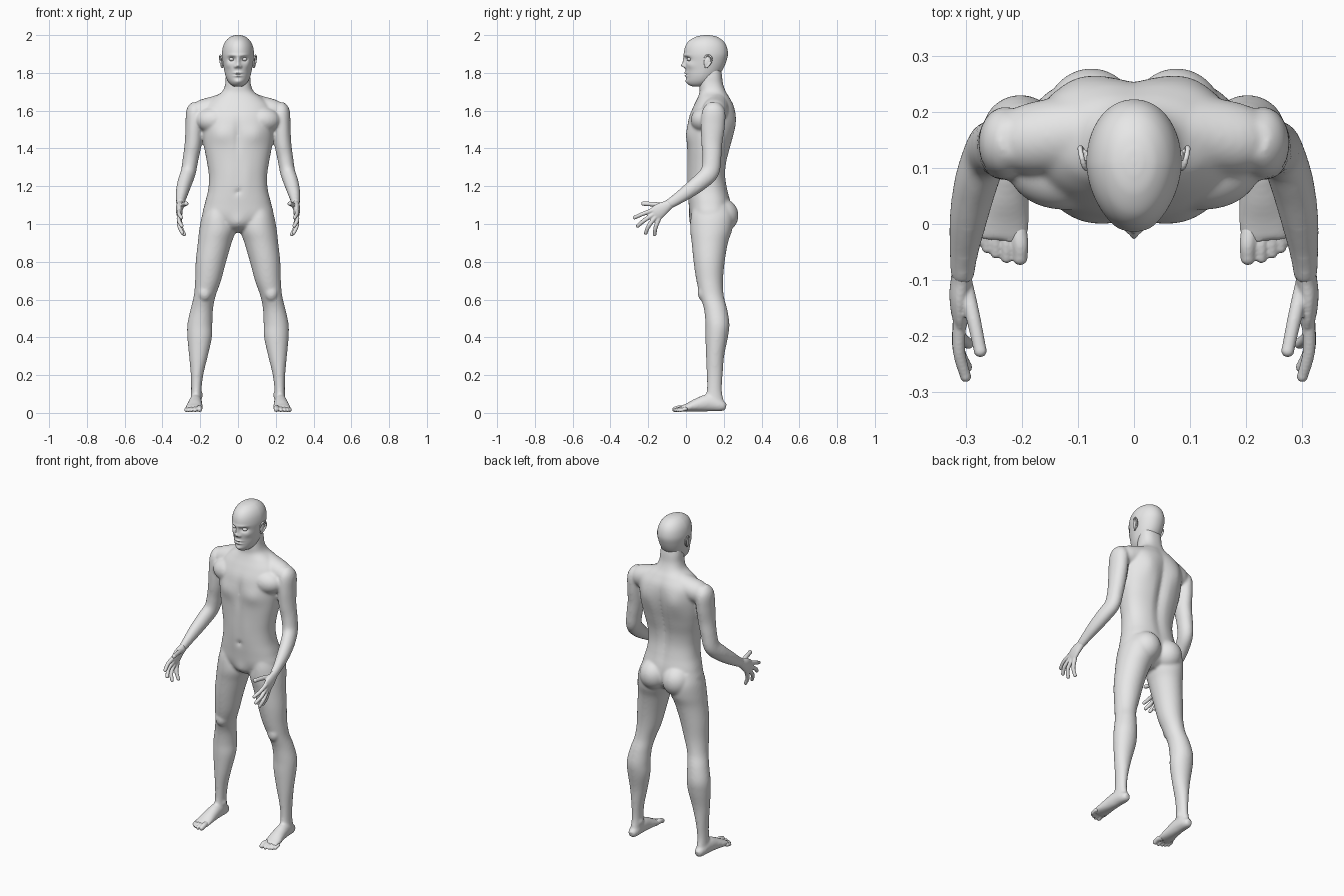
import bpy, bmesh, math
from mathutils import Vector, Matrix

skin = bpy.data.materials.new("light_grey")
skin.diffuse_color = (0.8, 0.8, 0.8, 1)


# ---------- helpers ----------
def spline(rows, n):
    """Smoothly interpolate rows of numbers, n steps per gap."""
    out = []
    for i in range(len(rows) - 1):
        p0, p1, p2, p3 = (rows[max(0, min(len(rows) - 1, i + k))] for k in (-1, 0, 1, 2))
        for j in range(n):
            t = j / n
            out.append([0.5 * (2 * b + (c - a) * t + (2 * a - 5 * b + 4 * c - d) * t * t
                               + (3 * b - a - 3 * c + d) * t ** 3)
                        for a, b, c, d in zip(p0, p1, p2, p3)])
    return out + [list(rows[-1])]


def skin_rings(bm, rings):
    rv = [[bm.verts.new(p) for p in r] for r in rings]
    n = len(rv[0])
    for a, b in zip(rv, rv[1:]):
        for i in range(n):
            bm.faces.new((a[i], a[(i + 1) % n], b[(i + 1) % n], b[i]))
    bm.faces.new(rv[0])
    bm.faces.new(rv[-1])
    return [v for r in rv for v in r]


def loft(bm, rows, s=1, power=2.0, egg=0.0, seg=56, n=6):
    """Level sections: (x min, x max, y front, y back, z)."""
    rings = []
    for x0, x1, y0, y1, z in spline(rows, n):
        ring = []
        for i in range(seg):
            a = 2 * math.pi * i / seg
            c, d = math.cos(a), math.sin(a)
            c = math.copysign(abs(c) ** (2 / power), c)
            d = math.copysign(abs(d) ** (2 / power), d)
            x = (x0 + x1) / 2 + (x1 - x0) / 2 * c * (1 + egg * min(0, d))
            ring.append((s * x, (y0 + y1) / 2 + (y1 - y0) / 2 * d, z))
        rings.append(ring)
    return skin_rings(bm, rings)


def tube(bm, pts, s=1, seg=24, n=6):
    """Path points: (x, y, z, radius sideways, radius across)."""
    rows = spline(pts, n)
    rings = []
    for i, r in enumerate(rows):
        t = (Vector(rows[min(i + 1, len(rows) - 1)][:3]) - Vector(rows[max(i - 1, 0)][:3])).normalized()
        a = Vector((1, 0, 0)) if abs(t.x) < 0.8 else Vector((0, 1, 0))
        a = (a - t * a.dot(t)).normalized()
        b = t.cross(a)
        ring = []
        for k in range(seg):
            w = 2 * math.pi * k / seg
            p = Vector(r[:3]) + a * r[3] * math.cos(w) + b * r[4] * math.sin(w)
            ring.append((s * p.x, p.y, p.z))
        rings.append(ring)
    return skin_rings(bm, rings)


def ball(bm, c, r, s=1, tilt=0.0):
    m = (Matrix.Translation((s * c[0], c[1], c[2])) @ Matrix.Rotation(tilt, 4, 'X')
         @ Matrix.Diagonal((*r, 1)))
    bmesh.ops.create_uvsphere(bm, u_segments=32, v_segments=20, radius=1, matrix=m)


def digit(bm, pts, r, s):
    """Finger or toe with a rounded tip."""
    k = len(pts) - 1
    tube(bm, [(*p, r * (1 - 0.2 * i / k), r * (1 - 0.2 * i / k)) for i, p in enumerate(pts)], s, 16)
    ball(bm, pts[-1], (r * 0.82,) * 3, s)


def bump(verts, c, r, off, both=True):
    """Push a soft spot of the surface, on both sides if asked."""
    for s in ((1, -1) if both else (1,)):
        for v in verts:
            w = math.exp(-sum(((p - q) / e) ** 2 for p, q, e in zip(v.co, (s * c[0], c[1], c[2]), r)))
            v.co += Vector((s * off[0], off[1], off[2])) * w


def finish(bm, name, voxel=0, smooth=0):
    bmesh.ops.recalc_face_normals(bm, faces=bm.faces)
    for f in bm.faces:
        f.smooth = True
    me = bpy.data.meshes.new(name)
    bm.to_mesh(me)
    bm.free()
    me.materials.append(skin)
    ob = bpy.data.objects.new(name, me)
    bpy.context.collection.objects.link(ob)
    if voxel:
        m = ob.modifiers.new("fuse", 'REMESH')
        m.mode, m.voxel_size, m.use_smooth_shade = 'VOXEL', voxel, True
    if smooth:
        m = ob.modifiers.new("soften", 'SMOOTH')
        m.factor, m.iterations = 0.5, smooth
    return ob


# ---------- body: torso, neck, shoulders, arms, legs, feet ----------
bm = bmesh.new()
torso = [(.04, .09, .17, .955), (.12, .045, .215, .985), (.185, .022, .24, 1.04), (.175, .014, .238, 1.11),
         (.158, .010, .222, 1.18), (.154, .009, .211, 1.25), (.163, .008, .215, 1.32), (.178, .006, .235, 1.40),
         (.188, .006, .254, 1.48), (.190, .014, .262, 1.56), (.178, .038, .256, 1.62), (.135, .06, .235, 1.665),
         (.085, .072, .213, 1.70), (.068, .072, .197, 1.74), (.064, .078, .19, 1.79), (.055, .09, .18, 1.84)]
tv = loft(bm, [(-w, w, f, b, z) for w, f, b, z in torso], power=2.35)
bump(tv, (.09, .01, 1.475), (.06, .06, .05), (0, -.012, 0))             # chest
bump(tv, (0, .0, 1.47), (.016, .05, .09), (0, .010, 0), False)          # breastbone
bump(tv, (0, .25, 1.38), (.028, .06, .22), (0, -.022, 0), False)        # spine
bump(tv, (.10, .25, 1.54), (.05, .06, .07), (0, .012, 0))               # shoulder blades
bump(tv, (.045, .01, 1.25), (.03, .05, .10), (0, -.004, 0))             # belly
bump(tv, (0, .008, 1.17), (.012, .03, .012), (0, .012, 0), False)       # navel
bump(tv, (0, .03, 1.01), (.035, .06, .035), (0, -.012, -.004), False)   # groin
leg = [(.03, .17, .04, .23, 1.10), (.025, .192, .026, .25, 1.04), (.012, .205, .022, .245, .97),
       (.034, .213, .03, .222, .90), (.063, .224, .04, .205, .80), (.09, .227, .055, .196, .70),
       (.118, .234, .074, .2, .62), (.132, .251, .095, .218, .55), (.136, .268, .103, .230, .47),
       (.138, .268, .103, .222, .40), (.16, .259, .106, .202, .30), (.184, .25, .11, .194, .20),
       (.193, .248, .11, .19, .12), (.194, .25, .1, .2, .06), (.2, .248, .11, .2, .02)]
shoulder = [(.02, .165, 1.64, .06, .072), (.11, .16, 1.615, .068, .066),
            (.19, .15, 1.595, .064, .063), (.235, .147, 1.585, .045, .045)]
arm = [(.218, .15, 1.64, .022, .03), (.228, .147, 1.60, .045, .06), (.232, .142, 1.52, .046, .064),
       (.237, .137, 1.43, .045, .056), (.250, .137, 1.35, .042, .05), (.263, .126, 1.275, .040, .049),
       (.281, .075, 1.222, .039, .045), (.295, .01, 1.172, .034, .039), (.303, -.05, 1.130, .026, .031),
       (.306, -.095, 1.102, .021, .027)]
foot = [(.222, .212, .032, .018, .018), (.223, .185, .038, .029, .031), (.225, .12, .052, .035, .045),
        (.228, .06, .042, .040, .036), (.232, .01, .029, .046, .023), (.234, -.03, .021, .044, .014)]
for s in (1, -1):
    loft(bm, leg, s, seg=36)
    tube(bm, shoulder, s)
    tube(bm, arm, s, 28)
    tube(bm, foot, s, 28)
    ball(bm, (.076, .188, 1.045), (.084, .09, .09), s)                  # buttock
    ball(bm, (.125, .1, 1.55), (.1, .075, .07), s)                      # upper chest
    ball(bm, (.176, .088, .635), (.034, .026, .042), s)                 # kneecap
    ball(bm, (.198, .15, .095), (.012, .02, .02), s)                    # ankle bone
finish(bm, "body", 0.0065, 12)

# ---------- hands ----------
palm = [(.305, -.07, 1.117, .019, .024), (.307, -.095, 1.10, .019, .027), (.311, -.125, 1.081, .018, .036),
        (.310, -.155, 1.06, .016, .040), (.308, -.178, 1.045, .011, .034)]
fingers = [((.31, -.16, 1.078), (.312, -.225, 1.055), (.30, -.272, 1.034)),
           ((.31, -.16, 1.06), (.313, -.22, 1.02), (.298, -.255, .99)),
           ((.31, -.155, 1.045), (.311, -.196, .992), (.295, -.213, .953)),
           ((.308, -.14, 1.035), (.303, -.16, .985), (.285, -.166, .945))]
for s, side in ((1, "left"), (-1, "right")):
    bm = bmesh.new()
    tube(bm, palm, s)
    for f in fingers:
        digit(bm, f, .0125, s)
    digit(bm, ((.303, -.10, 1.09), (.288, -.16, 1.103), (.274, -.226, 1.108)), .0145, s)
    finish(bm, side + "_hand", 0.0035, 5)

    # ---------- toes ----------
    bm = bmesh.new()
    for x, y, r in ((.203, -.06, .0165), (.227, -.060, .0125), (.246, -.052, .012),
                    (.262, -.043, .0115), (.274, -.030, .011)):
        digit(bm, ((x * .8 + .046, .0, .022), (x, y + .025, r + .009), (x, y, r + .002)), r, s)
    finish(bm, side + "_toes", 0.0035, 3)

# ---------- head with sculpted face ----------
bm = bmesh.new()
head = [(.02, .035, .09, 1.728), (.038, .014, .125, 1.738), (.054, .004, .152, 1.757), (.066, .001, .172, 1.785),
        (.074, -.002, .196, 1.82), (.081, -.006, .213, 1.86), (.085, -.011, .222, 1.90), (.079, -.004, .215, 1.94),
        (.064, .016, .196, 1.97), (.042, .05, .166, 1.99), (.02, .082, .137, 1.998), (.004, .105, .115, 2.0)]
hv = loft(bm, [(-w, w, f, b, z) for w, f, b, z in head], power=2.1, egg=.12, seg=112, n=10)
bump(hv, (.034, .0, 1.872), (.021, .04, .014), (0, .017, 0))            # eye sockets
bump(hv, (.03, .0, 1.893), (.026, .03, .008), (0, -.005, 0))            # brows
bump(hv, (.052, .02, 1.84), (.018, .04, .018), (.002, -.004, 0))        # cheekbones
bump(hv, (0, -.005, 1.862), (.010, .03, .022), (0, -.012, 0), False)    # nose bridge
bump(hv, (0, -.005, 1.839), (.012, .03, .011), (0, -.019, 0), False)    # nose tip
bump(hv, (.014, -.003, 1.833), (.007, .03, .008), (0, -.009, 0))        # nostrils
bump(hv, (0, .0, 1.800), (.022, .03, .006), (0, -.009, 0), False)       # upper lip
bump(hv, (0, .0, 1.784), (.020, .03, .006), (0, -.008, 0), False)       # lower lip
bump(hv, (0, .0, 1.792), (.024, .03, .003), (0, .005, 0), False)        # mouth line
bump(hv, (0, .005, 1.754), (.022, .03, .012), (0, -.007, 0), False)     # chin
finish(bm, "head")

# ---------- eyes and ears ----------
for s, side in ((1, "left"), (-1, "right")):
    bm = bmesh.new()
    ball(bm, (.034, .0175, 1.872), (.0145, .0135, .0095), s)
    finish(bm, side + "_eye")
    bm = bmesh.new()
    ball(bm, (.083, .113, 1.858), (.008, .018, .029), s, -.2)
    rim = [(.082, .098, 1.868), (.088, .102, 1.886), (.093, .118, 1.893), (.096, .134, 1.882),
           (.094, .134, 1.862), (.089, .122, 1.842), (.084, .108, 1.829), (.081, .101, 1.834)]
    tube(bm, [(*p, .005, .005) for p in rim], s, 12)
    finish(bm, side + "_ear", 0.0025, 3)
